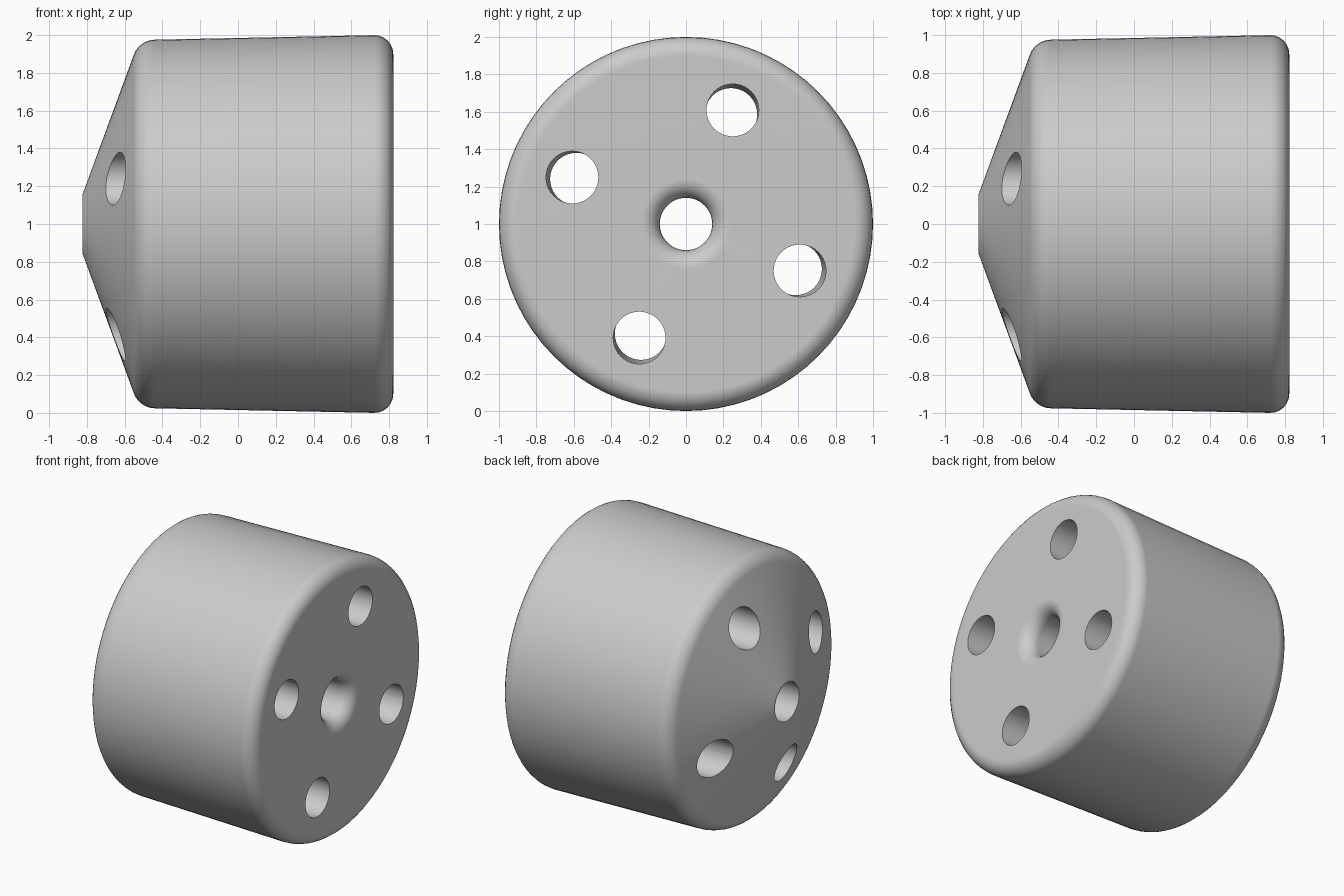
import bpy, bmesh, math
from mathutils import Vector, Matrix

if "Cube" in bpy.data.objects:
    bpy.data.objects.remove(bpy.data.objects["Cube"])

SEG = 72


def fillet(prev, corner, nxt, radius, steps=6):
    """Points of an arc rounding a profile corner."""
    c = Vector(corner)
    a = (Vector(prev) - c).normalized()
    b = (Vector(nxt) - c).normalized()
    half = a.angle(b) / 2
    centre = c + (a + b).normalized() * radius / math.sin(half)
    t = radius / math.tan(half)
    u, v = c + a * t - centre, c + b * t - centre
    w = u.angle(v)
    return [centre + (u * math.sin((1 - i / steps) * w) + v * math.sin(i / steps * w)) / math.sin(w)
            for i in range(steps + 1)]


def lathe(name, profile):
    """Revolve a closed (x, radius) profile around the x axis at z = 1."""
    bm = bmesh.new()
    rings = []
    for k in range(SEG):
        a = 2 * math.pi * k / SEG
        rings.append([bm.verts.new((x, r * math.cos(a), 1 + r * math.sin(a))) for x, r in profile])
    n = len(profile)
    for k in range(SEG):
        p, q = rings[k], rings[(k + 1) % SEG]
        for i in range(n):
            j = (i + 1) % n
            bm.faces.new((p[i], p[j], q[j], q[i]))
    bmesh.ops.recalc_face_normals(bm, faces=bm.faces)
    me = bpy.data.meshes.new(name)
    bm.to_mesh(me)
    bm.free()
    ob = bpy.data.objects.new(name, me)
    bpy.context.collection.objects.link(ob)
    return ob


# Body: cone back, slightly tapered wall, rounded rim, flared centre bore
bore_back, tip = (-0.822, 0.14), (-0.822, 0.16)
shoulder, rim, mouth = (-0.523, 0.974), (0.822, 1.002), (0.822, 0.14)
profile = [Vector(bore_back), Vector(tip)]
profile += fillet(tip, shoulder, rim, 0.12)
profile += fillet(shoulder, rim, mouth, 0.1)
# Convex flare where the bore meets the flat face
profile += [Vector((0.722 + 0.1 * math.cos(t), 0.24 - 0.1 * math.sin(t)))
            for t in (math.pi / 2 * i / 6 for i in range(7))]
body = lathe("drum_body", profile)

# Four round holes, leaning with the wall taper
bm = bmesh.new()
for i in range(4):
    a = math.radians(67.7 + 90 * i)
    out = Vector((0, math.cos(a), math.sin(a)))
    start = Vector((-1.02, 0, 1)) + out * 0.627
    end = Vector((1.02, 0, 1)) + out * 0.661
    d = end - start
    rot = d.to_track_quat('Z', 'Y').to_matrix().to_4x4()
    bmesh.ops.create_cone(bm, cap_ends=True, segments=40, radius1=0.14, radius2=0.14,
                          depth=d.length, matrix=Matrix.Translation((start + end) / 2) @ rot)
me = bpy.data.meshes.new("hole_cutter")
bm.to_mesh(me)
bm.free()
cutter = bpy.data.objects.new("hole_cutter", me)
cutter.hide_render = True
bpy.context.collection.objects.link(cutter)

cut = body.modifiers.new("holes", 'BOOLEAN')
cut.operation, cut.solver, cut.object = 'DIFFERENCE', 'EXACT', cutter
bpy.context.view_layer.objects.active = body
body.select_set(True)
bpy.ops.object.modifier_apply(modifier=cut.name)
bpy.data.objects.remove(cutter)

# Smooth curved walls, crisp hole edges
bpy.ops.object.shade_smooth_by_angle(angle=math.radians(30))
wn = body.modifiers.new("normals", 'WEIGHTED_NORMAL')
wn.keep_sharp = True
